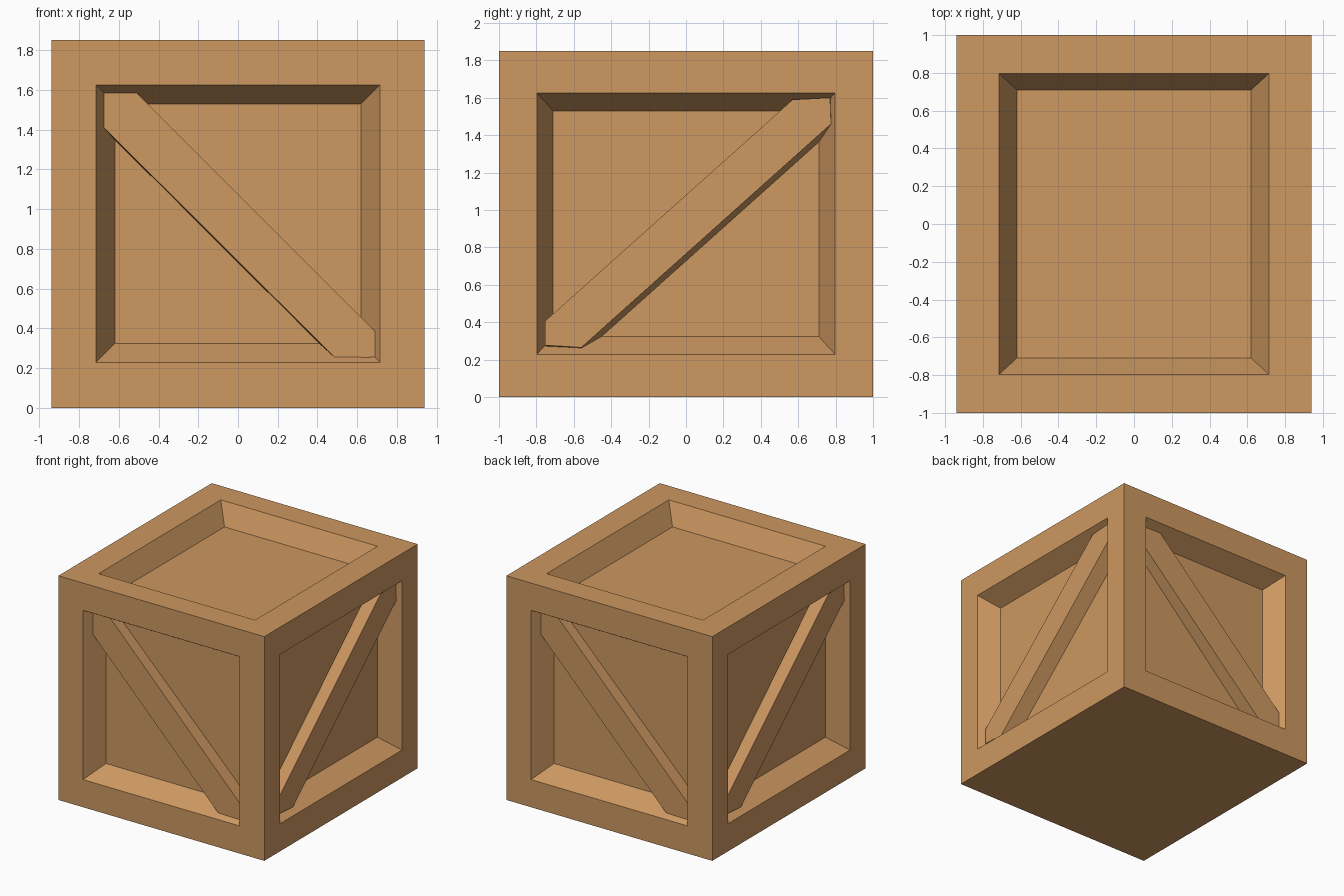
import bpy, bmesh, math
from mathutils import Matrix, Vector

if "Cube" in bpy.data.objects:
    bpy.data.objects.remove(bpy.data.objects["Cube"])

HX, HY, H = 0.94, 1.0, 1.85      # half width, half depth, height
DEPTH = 0.165                    # recess depth of the panels

wood = bpy.data.materials.new("crate wood")
wood.diffuse_color = (0.61, 0.314, 0.12, 1)
wood.use_nodes = True
wood.node_tree.nodes["Principled BSDF"].inputs["Base Color"].default_value = wood.diffuse_color


def finish(bm, name):
    bmesh.ops.remove_doubles(bm, verts=bm.verts, dist=0.0005)
    bmesh.ops.recalc_face_normals(bm, faces=bm.faces)
    mesh = bpy.data.meshes.new(name)
    bm.to_mesh(mesh)
    bm.free()
    mesh.materials.append(wood)
    obj = bpy.data.objects.new(name, mesh)
    bpy.context.collection.objects.link(obj)
    return obj


def side_map(angle, dist):
    """Maps (across, up, inward depth) onto one upright side of the crate."""
    rot = Matrix.Rotation(math.radians(angle), 3, 'Z')
    return lambda u, v, d: rot @ Vector((u, d - dist, v))


def top_map(u, v, d):
    return Vector((u, v, H - d))


def rect(hw, lo, hi):
    return [(-hw, lo), (hw, lo), (hw, hi), (-hw, hi)]


def loft(bm, rings):
    """Quads between successive vertex rings."""
    for a, b in zip(rings, rings[1:]):
        n = len(a)
        for i in range(n):
            j = (i + 1) % n
            bm.faces.new((a[i], a[j], b[j], b[i]))


def panel(bm, to3d, outer, opening, floor):
    """Flat frame, sloped recess walls and recess floor."""
    rings = [[bm.verts.new(to3d(u, v, d)) for u, v in pts]
             for pts, d in ((outer, 0), (opening, 0), (floor, DEPTH))]
    loft(bm, rings)
    bm.faces.new(rings[-1])


# Crate body: four recessed sides, recessed lid, flat base
bm = bmesh.new()
for angle in (0, 180):
    panel(bm, side_map(angle, HY), rect(HX, 0, H),
          rect(0.715, 0.228, 1.625), rect(0.62, 0.323, 1.53))
    panel(bm, side_map(angle + 90, HX), rect(HY, 0, H),
          rect(0.797, 0.228, 1.625), rect(0.71, 0.323, 1.53))
panel(bm, top_map, rect(HX, -HY, HY),
      rect(0.715, -0.797, 0.797), rect(0.62, -0.71, 0.71))
bm.faces.new([bm.verts.new((u, v, 0)) for u, v in rect(HX, -HY, HY)])
finish(bm, "crate_body")


def brace(name, to3d, outline, d0, slope, shift):
    """Diagonal plank, slightly tilted, its back sunk into the panel."""
    bm = bmesh.new()
    front = [bm.verts.new(to3d(u, v, d0 + slope * u)) for u, v in outline]
    back = [bm.verts.new(to3d(u + shift[0], v + shift[1], DEPTH + 0.01))
            for u, v in outline]
    loft(bm, [front, back])
    bm.faces.new(front)
    bm.faces.new(back[::-1])
    finish(bm, name)


# Diagonal braces, repeated on opposite sides
LONG = [(-0.675, 1.585), (-0.51, 1.585), (0.69, 0.385),
        (0.69, 0.255), (0.49, 0.25), (-0.68, 1.415)]
CROSS = [(0.57, 1.59), (0.77, 1.6), (0.775, 1.46),
         (-0.56, 0.265), (-0.755, 0.277), (-0.755, 0.405)]
for angle, a, b in ((0, "front", "right"), (180, "back", "left")):
    brace(a + "_brace", side_map(angle, HY), LONG, 0.058, -0.02, (-0.004, -0.004))
    brace(b + "_brace", side_map(angle + 90, HX), CROSS, 0.042, -0.006, (0.021, -0.023))
